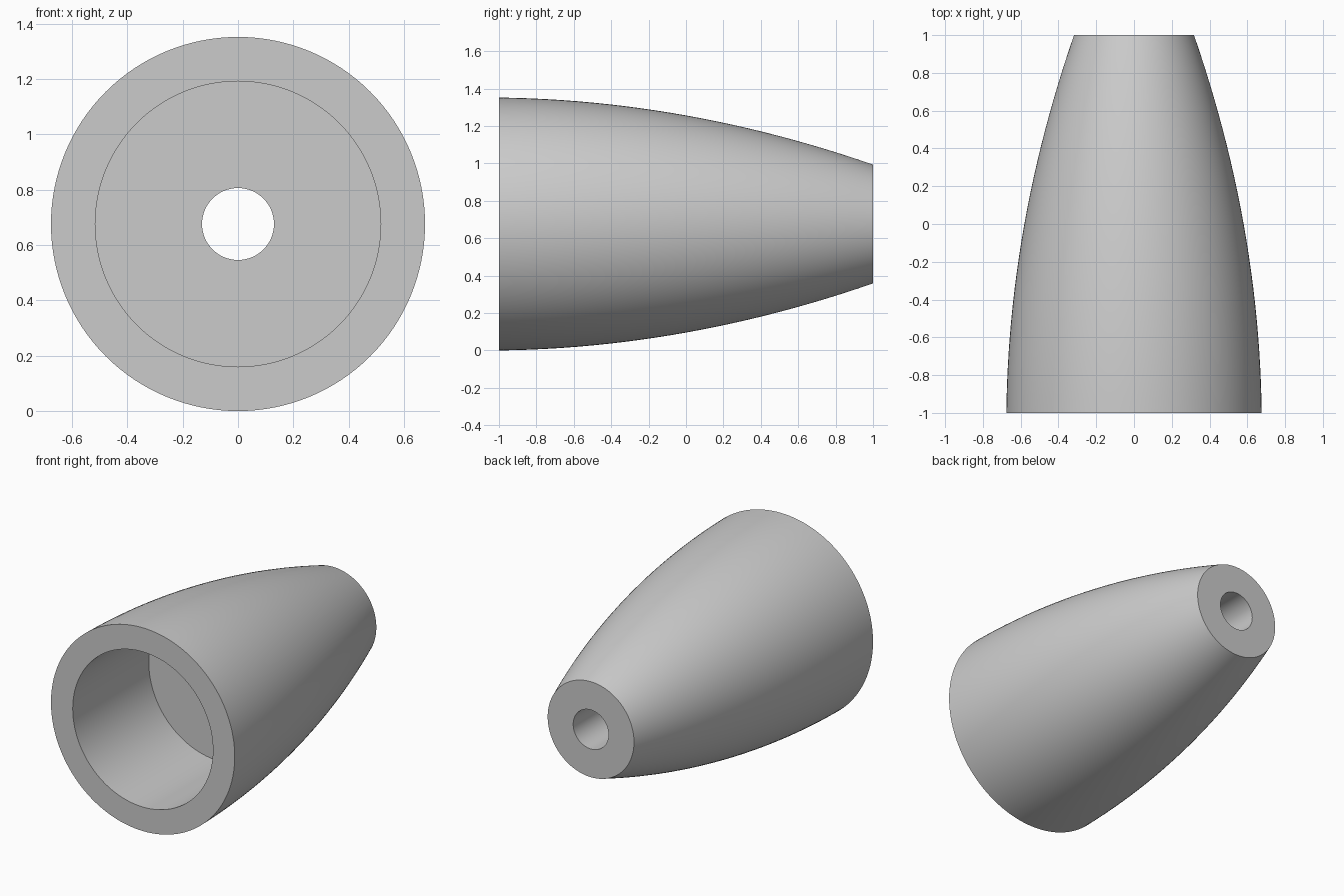
import bpy
import bmesh
import math
from mathutils import Matrix, Vector

cube = bpy.data.objects.get("Cube")
if cube:
    bpy.data.objects.remove(cube, do_unlink=True)

SEGMENTS = 128
OUTER, BORE, SOCKET = 0.676, 0.13, 0.516
SOCKET_DEPTH = 0.8
STEPS = 24

# Single grey material
grey = bpy.data.materials.new("plain_grey")
grey.use_nodes = True
colour = (0.6, 0.6, 0.6, 1)
grey.diffuse_color = colour
grey.node_tree.nodes["Principled BSDF"].inputs["Base Color"].default_value = colour


def outer_radius(t):
    """Gently curved taper, t measured from the front rim."""
    return OUTER - 0.012 * t - 0.0836 * t * t


# Closed section of (radius, y): curved skin, back hole, stepped socket
profile = [(outer_radius(2 * i / STEPS), -1 + 2 * i / STEPS) for i in range(STEPS + 1)]
profile += [(BORE, 1), (BORE, -1 + SOCKET_DEPTH),
            (SOCKET, -1 + SOCKET_DEPTH), (SOCKET, -1)]

# Revolve the section around the y axis
bm = bmesh.new()
verts = [bm.verts.new((r, y, 0)) for r, y in profile]
edges = [bm.edges.new((a, b)) for a, b in zip(verts, verts[1:] + verts[:1])]
bmesh.ops.spin(bm, geom=verts + edges, cent=(0, 0, 0), axis=(0, 1, 0),
               angle=math.tau, steps=SEGMENTS, use_merge=True)
bmesh.ops.remove_doubles(bm, verts=bm.verts, dist=0.0001)
bmesh.ops.recalc_face_normals(bm, faces=bm.faces)
bmesh.ops.transform(bm, matrix=Matrix.Translation(Vector((0, 0, OUTER))), verts=bm.verts)

mesh = bpy.data.meshes.new("tapered_sleeve")
bm.to_mesh(mesh)
bm.free()
mesh.materials.append(grey)
sleeve = bpy.data.objects.new("tapered_sleeve", mesh)
bpy.context.collection.objects.link(sleeve)

# Smooth walls with sharp rims
bpy.ops.object.select_all(action="DESELECT")
sleeve.select_set(True)
bpy.context.view_layer.objects.active = sleeve
bpy.ops.object.shade_smooth_by_angle(angle=math.radians(30))
